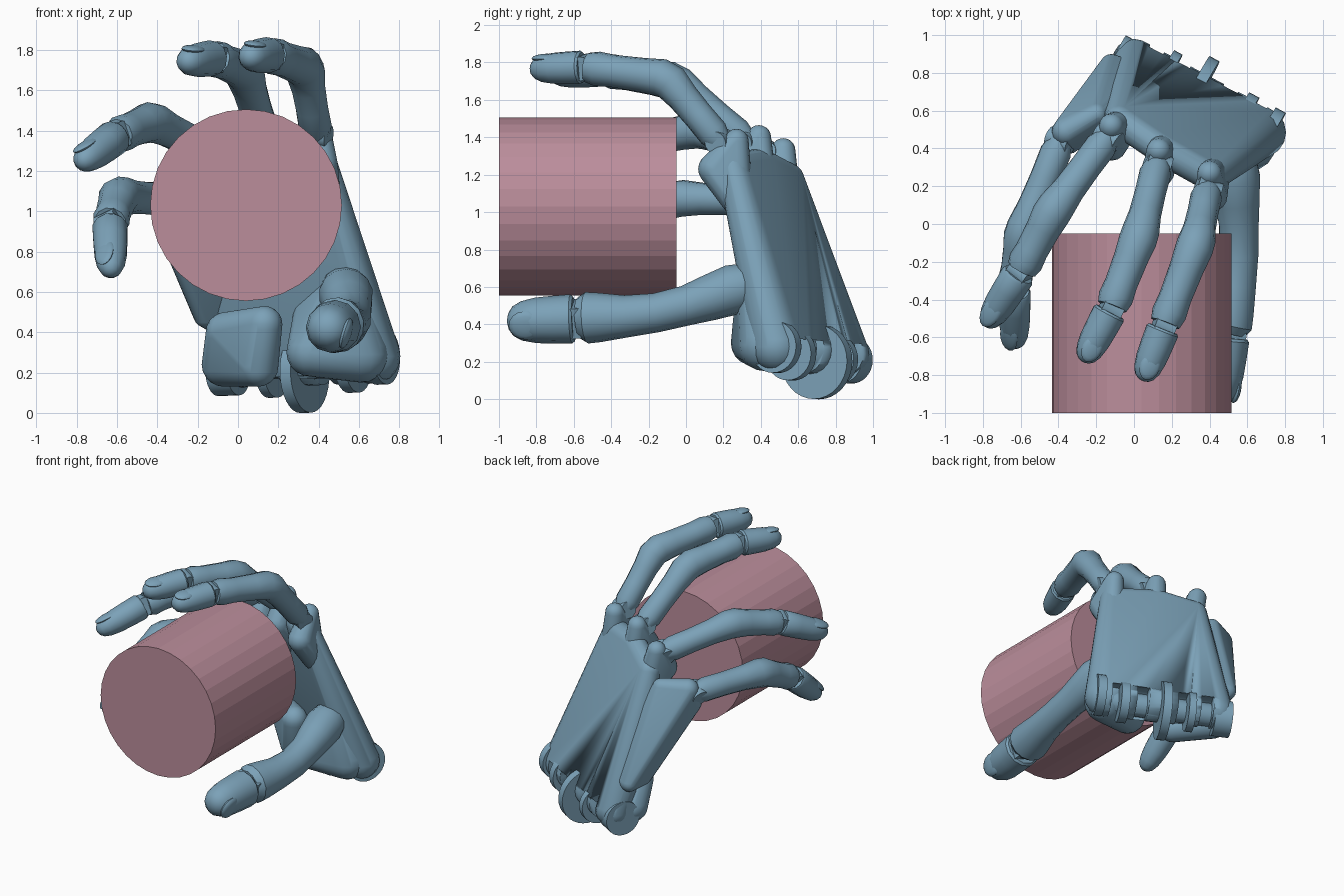
import bpy, bmesh, math
from mathutils import Vector, Matrix

if "Cube" in bpy.data.objects:
    bpy.data.objects.remove(bpy.data.objects["Cube"])

def material(name, col):
    m = bpy.data.materials.new(name)
    m.diffuse_color = (*col, 1)
    m.use_nodes = True
    m.node_tree.nodes["Principled BSDF"].inputs["Base Color"].default_value = m.diffuse_color
    return m

BLUE = material("hand_blue", (0.20, 0.36, 0.48))
PINK = material("cylinder_pink", (0.50, 0.27, 0.33))

def finish(bm, name, mat=BLUE, angle=35):
    bmesh.ops.recalc_face_normals(bm, faces=bm.faces)
    me = bpy.data.meshes.new(name)
    bm.to_mesh(me)
    bm.free()
    me.materials.append(mat)
    ob = bpy.data.objects.new(name, me)
    bpy.context.collection.objects.link(ob)
    bpy.ops.object.select_all(action='DESELECT')
    ob.select_set(True)
    bpy.context.view_layer.objects.active = ob
    if angle:
        bpy.ops.object.shade_smooth_by_angle(angle=math.radians(angle))
    return ob

def hull(name, balls):
    """Rounded solid stretched around balls (x, y, z, radius)."""
    bm = bmesh.new()
    for x, y, z, r in balls:
        bmesh.ops.create_uvsphere(bm, u_segments=16, v_segments=10, radius=r,
                                  matrix=Matrix.Translation((x, y, z)))
    bmesh.ops.delete(bm, geom=bm.faces[:] + bm.edges[:], context='EDGES_FACES')
    bmesh.ops.convex_hull(bm, input=bm.verts)
    loose = [v for v in bm.verts if not v.link_faces]
    bmesh.ops.delete(bm, geom=loose, context='VERTS')
    return finish(bm, name)

def disc(name, c, axis, r, depth, seg=32, mat=BLUE, angle=35):
    bm = bmesh.new()
    rot = Vector(axis).to_track_quat('Z', 'Y').to_matrix().to_4x4()
    bmesh.ops.create_cone(bm, cap_ends=True, segments=seg, radius1=r, radius2=r,
                          depth=depth, matrix=Matrix.Translation(c) @ rot)
    return finish(bm, name, mat, angle)

def tube(name, rings, dorsal, seg=12):
    """Loft circles (point, radius) along a path."""
    bm = bmesh.new()
    loops = []
    for i, (p, r) in enumerate(rings):
        a, b = rings[max(i - 1, 0)][0], rings[min(i + 1, len(rings) - 1)][0]
        t = (b - a).normalized()
        up = (dorsal - t * dorsal.dot(t)).normalized()
        side = t.cross(up)
        loops.append([bm.verts.new(p + r * (math.cos(k) * side + math.sin(k) * up))
                      for k in (2 * math.pi * (j + .5) / seg for j in range(seg))])
    for A, B in zip(loops, loops[1:]):
        for j in range(seg):
            bm.faces.new((A[j], A[(j + 1) % seg], B[(j + 1) % seg], B[j]))
    bm.faces.new(loops[0][::-1])
    bm.faces.new(loops[-1])
    finish(bm, name, angle=32)

def finger_end(name, a, b, r, dorsal):
    """Fingertip from joint a to tip b, with nail and joint pin."""
    d = b - a
    t = d.normalized()
    up = (dorsal - t * dorsal.dot(t)).normalized()
    prof = [(.05, .93), (.09, 1.03), (.35, 1), (.6, .95), (.8, .82), (.92, .62), (.98, .36), (1, .12)]
    tube(name + "_tip", [(a + d * s, r * k) for s, k in prof], up)
    bm = bmesh.new()
    m = Matrix((t.cross(up), t, up)).transposed().to_4x4()
    bmesh.ops.create_uvsphere(bm, u_segments=16, v_segments=8, radius=1,
        matrix=Matrix.Translation(a + d * .72 + up * r * .68) @ m
        @ Matrix.Diagonal((r * .62, d.length * .24, r * .22, 1)))
    finish(bm, name + "_nail")
    disc(name + "_end_pin", a + d * .02, t.cross(up), r * .75, r * 1.3, 16)

# Four fingers: knuckle, middle joint, end joint, tip
FINGERS = {
    "index":  [(.39, .18, 1.38), (.33, -.10, 1.715), (.16, -.54, 1.775), (.045, -.83, 1.765)],
    "middle": [(.125, .32, 1.38), (.03, -.06, 1.70), (-.12, -.45, 1.76), (-.27, -.73, 1.74)],
    "ring":   [(-.14, .46, 1.30), (-.43, .07, 1.445), (-.60, -.25, 1.375), (-.785, -.54, 1.235)],
    "little": [(-.39, .44, 1.06), (-.59, -.05, 1.075), (-.635, -.34, .94), (-.63, -.65, .69)],
}
for name, pts in FINGERS.items():
    k, p, e, tip = map(Vector, pts)
    dorsal = (p - (k + e) / 2)
    if name == "little":
        dorsal = Vector((-.5, -.4, .7))
    rings = [(k.lerp(p, s), r) for s, r in ((0, .065), (.12, .084), (.4, .082), (.7, .086), (.93, .099))]
    rings += [(p.lerp(e, s), r) for s, r in ((.07, .101), (.3, .092), (.65, .087), (.85, .093), (.97, .08))]
    tube(name + "_finger", rings, dorsal)
    finger_end(name + "_finger", e, tip, .087, dorsal)
    disc(name + "_knuckle_pin", k, (p - k).cross(dorsal), .06, .13, 20)

# Thumb
thumb_up = Vector((1, -.1, -.3))
path = [(.53, .40, .62, .10), (.53, .34, .61, .12), (.535, .25, .585, .135), (.545, .12, .54, .122),
        (.555, 0, .50, .107), (.555, -.16, .462, .105), (.535, -.32, .443, .113),
        (.505, -.46, .437, .132), (.49, -.53, .435, .138), (.48, -.57, .432, .112)]
tube("thumb", [(Vector(v[:3]), v[3]) for v in path], thumb_up, 14)
finger_end("thumb", Vector((.482, -.58, .43)), Vector((.44, -.955, .415)), .128, thumb_up)

# Palm slab with hinge notches cut along the wrist
axis = Vector((.87, -.48, .03)).normalized()
palm = hull("palm", [(0, .865, .24, .115), (.67, .485, .28, .135), (.41, .25, 1.24, .08),
                     (.14, .40, 1.26, .08), (-.08, .55, 1.18, .08), (-.06, .76, .5, .085)])
for i, s in enumerate((.10, .30, .66, .88)):
    c = Vector((.02, .90, .17)).lerp(Vector((.72, .53, .2)), s)
    cut = disc("notch_cutter_%d" % i, c, axis, .14, .085, 24)
    cut.hide_render = True
    cut.hide_viewport = True
    mod = palm.modifiers.new("notch", 'BOOLEAN')
    mod.operation, mod.solver, mod.object = 'DIFFERENCE', 'EXACT', cut

# Knuckle prongs and pads
hull("index_prong", [(.40, .27, 1.38, .065), (.41, .15, 1.23, .085), (.43, .28, 1.05, .08)])
hull("middle_prong", [(.13, .39, 1.40, .065), (.13, .28, 1.23, .085), (.17, .42, 1.05, .08)])
hull("ring_prong", [(-.12, .52, 1.33, .065), (-.12, .42, 1.17, .085), (-.04, .54, 1.0, .08)])

# Little finger metacarpal flap
hull("little_flap", [(-.36, .49, 1.09, .075), (-.35, .45, .98, .08), (-.12, .84, .46, .06),
                     (-.165, .74, .48, .055), (-.20, .58, 1.10, .06), (.03, .78, .5, .06)])

# Heel of the palm and thumb root
hull("palm_heel", [(-.07, .74, .24, .11), (-.06, .64, .40, .10), (.13, .48, .44, .09),
                   (.10, .53, .23, .10)])
hull("thumb_root", [(.53, .38, .62, .11), (.61, .42, .29, .14), (.36, .36, .30, .12),
                    (.38, .52, .52, .10)])

# Wrist hinge lugs
disc("wrist_lug_left", (-.05, .86, .21), axis, .125, .12)
disc("wrist_lug_inner", (.17, .79, .21), axis, .135, .05)
disc("wrist_lug_outer", (.57, .56, .24), axis, .14, .06)
disc("wrist_lug_right", (.71, .48, .28), axis, .14, .06)
disc("wrist_pivot_disc", (.33, .70, .20), axis, .20, .06)
hull("wrist_barrel", [(.02, .80, .24, .08), (.64, .46, .27, .08)])

# Held cylinder
disc("held_cylinder", (.04, -.525, 1.03), (0, 1, 0), .475, .95, 32, PINK, 0)
